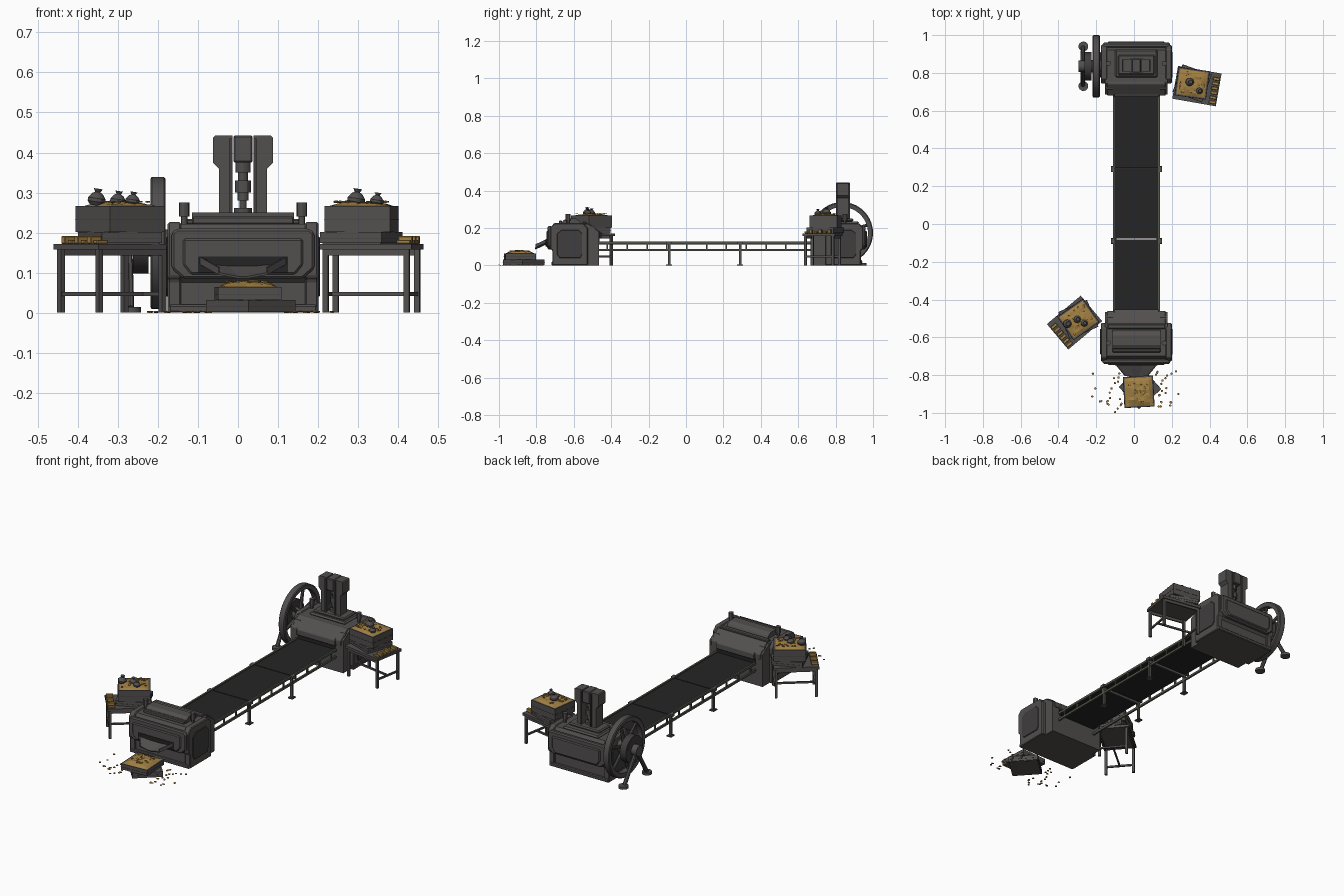
import bpy, bmesh, math, random
from mathutils import Matrix, Vector

if "Cube" in bpy.data.objects:
    bpy.data.objects.remove(bpy.data.objects["Cube"])
random.seed(4)


def material(name, c):
    m = bpy.data.materials.new(name)
    m.diffuse_color = (*c, 1)
    m.use_nodes = True
    m.node_tree.nodes["Principled BSDF"].inputs["Base Color"].default_value = m.diffuse_color
    return m


IRON = material("dark iron", (0.085, 0.078, 0.077))
DARK = material("shadow iron", (0.05, 0.047, 0.048))
BELT = material("black belt", (0.018, 0.018, 0.018))
RAIL = material("green grey rail", (0.085, 0.095, 0.068))
GOLD = material("old gold", (0.36, 0.215, 0.055))
CX = 0.0125  # machine centre line


def finish(name, bm, mat, M=None, bevel=0, smooth=False):
    bmesh.ops.recalc_face_normals(bm, faces=bm.faces)
    me = bpy.data.meshes.new(name)
    bm.to_mesh(me)
    bm.free()
    me.materials.append(mat)
    ob = bpy.data.objects.new(name, me)
    bpy.context.collection.objects.link(ob)
    if M:
        ob.matrix_world = M
    if bevel:
        mod = ob.modifiers.new("bevel", 'BEVEL')
        mod.width, mod.segments = bevel, 1
    if smooth:
        bpy.context.view_layer.objects.active = ob
        ob.select_set(True)
        bpy.ops.object.shade_smooth_by_angle()
        ob.select_set(False)
    return ob


def box(name, x, y, z, mat=IRON, M=None, bevel=0):
    bm = bmesh.new()
    bmesh.ops.create_cube(bm, size=1)
    for v in bm.verts:
        v.co = [a[0] + (a[1] - a[0]) * (c + .5) for a, c in zip((x, y, z), v.co)]
    return finish(name, bm, mat, M, bevel)


def rod(name, a, b, r1, r2=None, n=16, mat=IRON, M=None):
    a, b = Vector(a), Vector(b)
    bm = bmesh.new()
    bmesh.ops.create_cone(bm, cap_ends=True, segments=n, radius1=r1, radius2=r1 if r2 is None else r2,
                          depth=(b - a).length,
                          matrix=Matrix.Translation((a + b) / 2) @ (b - a).to_track_quat('Z', 'Y').to_matrix().to_4x4())
    return finish(name, bm, mat, M, smooth=n > 8)


def prism(name, pts, d0, d1, axis, mat=IRON, bevel=0):
    """Extrude a profile: axis 'x' takes (y,z) points, axis 'y' takes (x,z) points."""
    bm = bmesh.new()
    put = (lambda p, d: (d, *p)) if axis == 'x' else (lambda p, d: (p[0], d, p[1]))
    f = bm.faces.new([bm.verts.new(put(p, d0)) for p in pts])
    ex = bmesh.ops.extrude_face_region(bm, geom=[f])['geom']
    for v in ex:
        if isinstance(v, bmesh.types.BMVert):
            v.co[0 if axis == 'x' else 1] = d1
    return finish(name, bm, mat, None, bevel)


def lathe(name, prof, mat, M, n=12):
    bm = bmesh.new()
    vs = [bm.verts.new((r, 0, z)) for r, z in prof]
    es = [bm.edges.new(p) for p in zip(vs, vs[1:])]
    bmesh.ops.spin(bm, geom=vs + es, axis=(0, 0, 1), cent=(0, 0, 0), angle=2 * math.pi, steps=n)
    bmesh.ops.remove_doubles(bm, verts=bm.verts, dist=1e-5)
    return finish(name, bm, mat, M, smooth=True)


# Conveyor: belt sections, ladder side rails and legs
for i, (a, b) in enumerate([(-.47, -.082), (-.078, .293), (.297, .69)]):
    box("belt_section", (-.105, .13), (a, b), (.112, .122), BELT)
for x in (-.107, .133):
    for z in (.083, .122):
        box("conveyor_rail", (x - .005, x + .005), (-.47, .68), (z - .006, z + .006), RAIL)
    for i in range(11):
        y = -.42 + i * .106
        box("rail_post", (x - .004, x + .004), (y - .004, y + .004), (.08, .12), RAIL)
    for y in (-.09, .29):
        box("conveyor_leg", (x - .007, x + .007), (y - .006, y + .006), (0, .12))
        box("leg_foot", (x - .014, x + .014), (y - .016, y + .016), (0, .006))
        s = math.copysign(.009, x)
        box("leg_bracket", (x + s - .006, x + s + .006), (y - .014, y + .014), (.112, .128))
for y in (-.09, .29):
    box("belt_crossbar", (-.105, .13), (y - .006, y + .006), (.1, .112))


# Machine housings: same body, mirrored along y (s points outward, o is the inner face)
def housing(o, s):
    Y = lambda d: o + s * d
    P = lambda pts: [(Y(a), b) for a, b in pts]
    prism("machine_body", P([(.0, 0), (.24, 0), (.24, .075), (.255, .09), (.255, .19), (.235, .222), (.06, .222), (.03, .2), (0, .18)]),
          CX - .165, CX + .165, 'x')
    for sx in (-1, 1):
        x0, x1 = sorted((CX + sx * .155, CX + sx * .188))
        prism("side_frame", P([(.06, 0), (.25, 0), (.25, .08), (.262, .09), (.262, .2), (.24, .226), (.085, .226), (.06, .2)]),
              x0, x1, 'x', bevel=.004)
        prism("side_panel", P([(.1, .04), (.21, .04), (.225, .06), (.225, .17), (.2, .19), (.11, .19), (.09, .17), (.09, .06)]),
              CX + sx * .186, CX + sx * .192, 'x', DARK, .002)
        x0, x1 = sorted((CX + sx * .125, CX + sx * .158))
        prism("inlet_cheek", P([(0, .02), (.07, .02), (.07, .215), (.03, .21), (0, .17)]), x0, x1, 'x')
        x = CX + sx * .147
        rod("oil_cup_stem", (x, Y(.165), .22), (x, Y(.165), .245), .008, n=12)
        rod("oil_cup", (x, Y(.165), .24), (x, Y(.165), .275), .013, n=12)
    # framed outer face
    prism("face_frame", [(CX - .15, .085), (CX + .15, .085), (CX + .178, .11), (CX + .178, .2), (CX + .165, .21),
                         (CX - .165, .21), (CX - .178, .2), (CX - .178, .11)], Y(.25), Y(.275), 'y', IRON, .006)
    prism("face_panel", [(CX - .13, .095), (CX + .13, .095), (CX + .15, .12), (CX + .15, .185), (CX - .15, .185), (CX - .15, .12)],
          Y(.27), Y(.282), 'y', IRON, .005)
    box("face_base", (CX - .185, CX + .185), sorted((Y(.06), Y(.255))), (0, .02), bevel=.004)
    # sloped hood over the belt
    prism("belt_hood", P([(-.005, .15), (.07, .19), (.07, .222), (.055, .226), (-.005, .18)]), CX - .155, CX + .155, 'x', IRON, .003)
    prism("hood_lip", P([(-.012, .145), (.01, .145), (.01, .19), (-.012, .178)]), CX - .12, CX + .12, 'x', IRON, .003)
    box("belt_opening", (CX - .12, CX + .12), sorted((Y(-.003), Y(.01))), (.122, .146), BELT)


housing(-.465, -1)
housing(.685, 1)

# Front machine: roller cover, cross bars and outlet chute
prism("roller_cover", [(-.56, .22), (-.57, .238), (-.59, .25), (-.64, .25), (-.66, .238), (-.665, .22)], -.115, .14, 'x')
box("roller_ridge", (-.115, .14), (-.68, -.662), (.22, .24), bevel=.004)
box("cover_bar", (-.14, .165), (-.555, -.53), (.22, .234), bevel=.004)
box("outlet_slot", (-.1, .125), (-.75, -.745), (.1, .14), BELT)
bm = bmesh.new()
ring = []
for y, w, b, dz in ((-.74, .115, .08, 0), (-.805, .095, .035, -.03)):
    ring.append([bm.verts.new((CX + px, y, pz + dz)) for px, pz in
                 ((-w, .143), (-w, .125), (-b * .5, .115), (b * .5, .115), (w, .125), (w, .143))])
for i in range(5):
    bm.faces.new((ring[0][i], ring[0][i + 1], ring[1][i + 1], ring[1][i]))
for v in ring[1]:
    v.co.x = CX + (v.co.x - CX) * .65
chute = finish("outlet_chute", bm, IRON)
mod = chute.modifiers.new("thickness", 'SOLIDIFY')
mod.thickness = .006

# Back machine: deck and press head
box("press_deck", (-.1, .125), (.775, .925), (.22, .236), bevel=.01)
box("press_bed", (-.085, .11), (.79, .895), (.234, .25), bevel=.006)
for s in (-1, 1):
    X = lambda d: CX + s * d
    prism("press_column", [(X(.026), .25), (X(.06), .25), (X(.06), .36), (X(.075), .375), (X(.075), .437),
                           (X(.07), .442), (X(.026), .442)], .808, .87, 'y')
    box("column_trim", sorted((X(.026), X(.034))), (.802, .876), (.25, .435), DARK)
box("press_crown", (CX - .024, CX + .024), (.802, .876), (.375, .443), bevel=.004)
for r, a, b in ((.019, .35, .38), (.012, .32, .35), (.02, .3, .33), (.014, .28, .3), (.009, .255, .285), (.022, .25, .262)):
    rod("press_piston", (CX, .84, a), (CX, .84, b), r, n=12)

# Flywheel, pulley and axle stand
WY, WZ = .835, .174
WM = Matrix.Translation((-.2, WY, WZ)) @ Matrix.Rotation(math.pi / 2, 4, 'Y')
lathe("flywheel_rim", [(.138, -.016), (.16, -.019), (.165, -.015), (.165, .015), (.16, .019), (.138, .016), (.138, -.016)], IRON, WM, 40)
for i in range(6):
    a = i * math.pi / 3 + .3
    c, s = math.cos(a), math.sin(a)
    rod("flywheel_spoke", (-.2, WY + .02 * c, WZ + .02 * s), (-.2, WY + .143 * c, WZ + .143 * s), .011, .008, n=8)
rod("flywheel_hub", (-.225, WY, WZ), (-.175, WY, WZ), .034, n=20)
rod("axle", (-.29, WY, WZ), (-.15, WY, WZ), .013, n=12)
PM = Matrix.Translation((-.243, WY, WZ)) @ Matrix.Rotation(math.pi / 2, 4, 'Y')
lathe("belt_pulley", [(0, -.014), (.05, -.014), (.06, -.019), (.076, -.019), (.076, .019), (.06, .019), (.05, .014), (0, .014)], DARK, PM, 28)
rod("axle_bearing", (-.295, WY, WZ), (-.262, WY, WZ), .03, n=16)
for s in (-1, 1):
    rod("stand_leg", (-.275, WY, WZ), (-.27, WY + s * .1, .012), .011, n=8)
    rod("stand_foot", (-.268, WY + s * .105, 0), (-.268, WY + s * .105, .014), .026, n=14)


# Treasure: heaped coins, crates, sacks and bars
def heap(name, w, d, z, h, M):
    bm = bmesh.new()
    bmesh.ops.create_grid(bm, x_segments=9, y_segments=9, size=.5)
    for v in bm.verts:
        k = max(0, (1 - 4 * v.co.x ** 2) * (1 - 4 * v.co.y ** 2))
        v.co = (v.co.x * w, v.co.y * d, z + h * k ** .6 * random.uniform(.55, 1.1))
    finish(name, bm, GOLD, M)


def crate(name, w, d, z0, z1, M):
    box(name, (-w / 2, w / 2), (-d / 2, d / 2), (z0, z1), IRON, M)
    for s in (-1, 1):
        box(name + "_plank", (s * w / 2 - .004, s * w / 2 + .004), (-d / 2 - .004, d / 2 + .004), (z0 + .002, z1 + .002), IRON, M)
        box(name + "_plank", (-w / 2, w / 2), (s * d / 2 - .004, s * d / 2 + .004), (z0 + .002, z1 + .002), IRON, M)
    box(name + "_seam", (-w / 2 - .005, w / 2 + .005), (-d / 2 - .005, d / 2 + .005), ((z0 + z1) / 2 - .001, (z0 + z1) / 2 + .001), DARK, M)


def place(x, y, deg):
    return Matrix.Translation((x, y, 0)) @ Matrix.Rotation(math.radians(deg), 4, 'Z')


def coins(name, spots, r=.006):
    bm = bmesh.new()
    for p in spots:
        M = Matrix.Translation(p) @ Matrix.Rotation(random.uniform(-.25, .25), 4, 'X')
        bmesh.ops.create_cone(bm, cap_ends=True, segments=8, radius1=r, radius2=r, depth=.003, matrix=M)
    finish(name, bm, GOLD)


SACK = [(0, 0), (.014, 0), (.021, .009), (.021, .017), (.013, .028), (.006, .032), (.011, .04), (0, .038)]


def table(x, y, deg, upper, sacks, bar_x):
    M = place(x, y, deg)
    box("table_top", (-.117, .117), (-.088, .088), (.158, .172), IRON, M)
    for sx in (-1, 1):
        for sy in (-1, 1):
            box("table_leg", (sx * .103 - .007, sx * .103 + .007), (sy * .074 - .007, sy * .074 + .007), (0, .16), IRON, M)
        box("table_end_stretcher", (sx * .103 - .004, sx * .103 + .004), (-.074, .074), (.042, .052), IRON, M)
    box("table_stretcher", (-.1, .1), (-.004, .004), (.042, .052), IRON, M)
    for sy in (-1, 1):
        box("table_apron", (-.1, .1), (sy * .078 - .004, sy * .078 + .004), (.143, .16), IRON, M)
    # ingots left on the table edge
    for i in range(6):
        yy = -.07 + i * .025
        box("gold_bar", (bar_x - .018, bar_x + .018), (yy - .008, yy + .008), (.172, .182 + .009 * (i % 2)), GOLD, M, .002)
    crate("lower_crate", .155, .145, .172, .2, place(*upper[:2], upper[2] - 12))
    U = place(*upper)
    crate("upper_crate", .158, .142, .2, .264, U)
    heap("coin_heap", .15, .134, .266, .013, U)
    coins("heap_coins", [U @ Vector((random.uniform(-.065, .065), random.uniform(-.055, .055), .277)) for _ in range(24)])
    for sx, sy, k in sacks:
        lathe("money_sack", SACK, IRON, Matrix.Translation((sx, sy, .268)) @ Matrix.Rotation(.15, 4, 'Y') @ Matrix.Scale(k, 4))


table(.333, .73, -10, (.308, .745, -8), [(.293, .752, 1.05), (.345, .705, .8)], .095)
table(-.315, -.522, 40, (-.295, -.505, 35), [(-.355, -.528, 1.05), (-.302, -.505, .9), (-.265, -.525, .85)], -.095)

# Ground crates under the chute with spilled coins
crate("ground_crate", .15, .15, 0, .03, place(.032, -.868, 42))
G = place(.025, -.888, 3)
crate("filled_crate", .15, .155, .03, .062, G)
heap("filled_crate_heap", .144, .149, .064, .018, G)
coins("filled_crate_coins", [G @ Vector((random.uniform(-.05, .05), random.uniform(-.05, .05), .078)) for _ in range(24)])
spots = [(-.205, -.87, .002), (.235, -.9, .002), (-.1, -.996, .002)]
while len(spots) < 46:
    x, y = random.gauss(.025, .1), random.uniform(-.98, -.78)
    if abs(x - .025) > .09 and abs(x) < .24:
        spots.append((x, y, .002))
coins("spilled_coins", spots)
